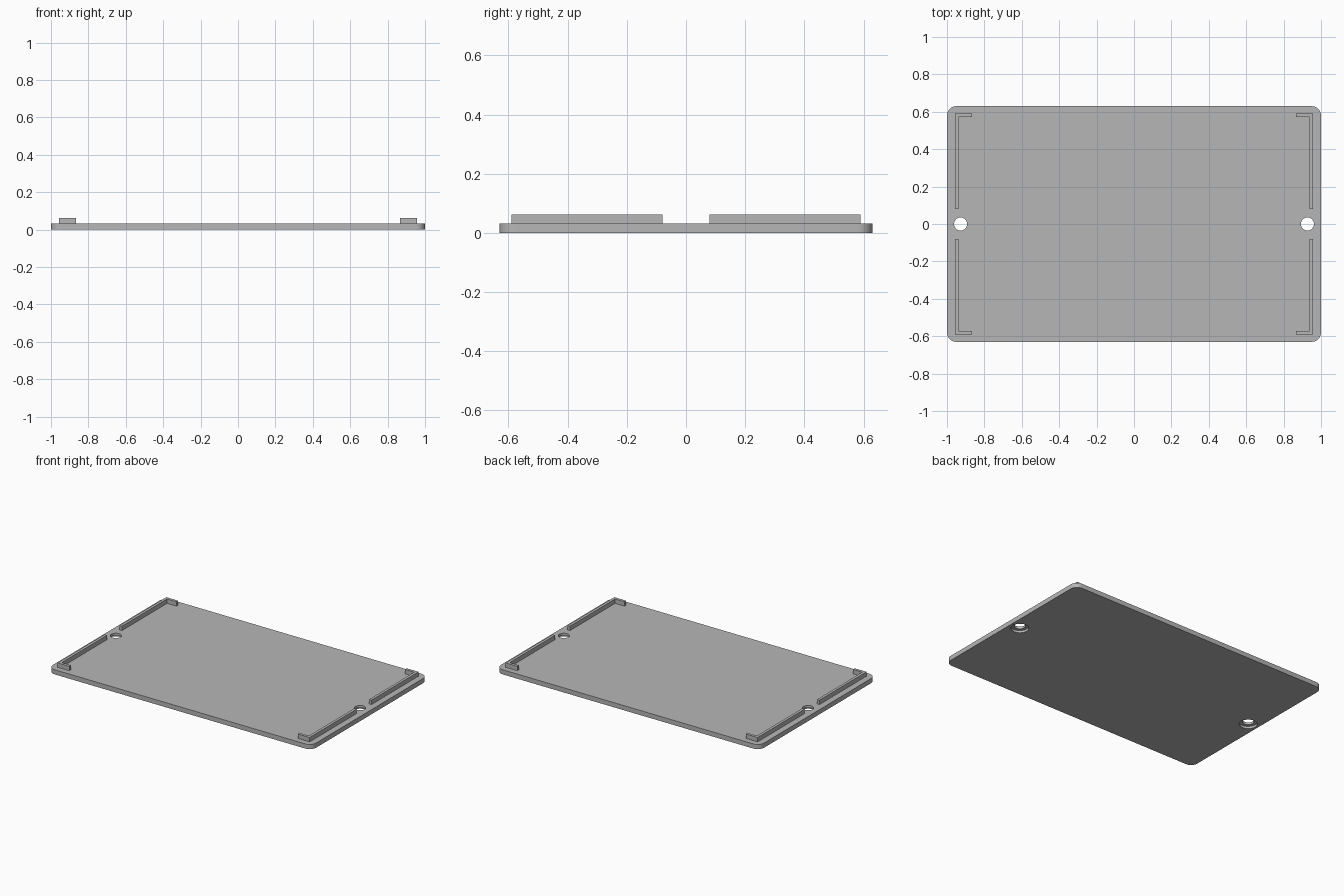
import bpy
import bmesh
import math

cube = bpy.data.objects.get("Cube")
if cube:
    bpy.data.objects.remove(cube, do_unlink=True)

HALF_X, HALF_Y = 1.0, 0.63
THICK, TOP = 0.032, 0.062
CORNER = 0.05

grey = bpy.data.materials.new("plain_grey")
grey.use_nodes = True
grey.diffuse_color = (0.47, 0.47, 0.47, 1)
grey.node_tree.nodes["Principled BSDF"].inputs["Base Color"].default_value = grey.diffuse_color


def extrude_outline(name, outline, z0, z1):
    """Prism from a flat outline between two heights."""
    bm = bmesh.new()
    face = bm.faces.new([bm.verts.new((x, y, z0)) for x, y in outline])
    side = bmesh.ops.extrude_face_region(bm, geom=[face])["geom"]
    for v in side:
        if isinstance(v, bmesh.types.BMVert):
            v.co.z = z1
    bmesh.ops.recalc_face_normals(bm, faces=bm.faces)
    mesh = bpy.data.meshes.new(name)
    bm.to_mesh(mesh)
    bm.free()
    mesh.materials.append(grey)
    obj = bpy.data.objects.new(name, mesh)
    bpy.context.collection.objects.link(obj)
    return obj


def arc(cx, cy, radius, start, sweep, steps):
    return [(cx + radius * math.cos(math.radians(start + sweep * i / steps)),
             cy + radius * math.sin(math.radians(start + sweep * i / steps)))
            for i in range(steps + 1)]


# Base plate with rounded corners
outline = []
for i, (sx, sy) in enumerate([(1, 1), (-1, 1), (-1, -1), (1, -1)]):
    outline += arc(sx * (HALF_X - CORNER), sy * (HALF_Y - CORNER), CORNER, 90 * i, 90, 10)
plate = extrude_outline("base_plate", outline, 0, THICK)

# Screw holes, each with a wider recess underneath
cutters = []
for sx in (-1, 1):
    for radius, height in ((0.035, 0.1), (0.056, 0.016)):
        ring = arc(sx * 0.927, 0, radius, 0, 360, 40)[:-1]
        cutter = extrude_outline("hole_cutter", ring, -0.05, height)
        cutter.hide_render = True
        cutters.append(cutter)
        mod = plate.modifiers.new("hole", 'BOOLEAN')
        mod.operation = 'DIFFERENCE'
        mod.solver = 'EXACT'
        mod.object = cutter

bpy.ops.object.select_all(action='DESELECT')
plate.select_set(True)
bpy.context.view_layer.objects.active = plate
for mod in list(plate.modifiers):
    bpy.ops.object.modifier_apply(modifier=mod.name)
for cutter in cutters:
    bpy.data.objects.remove(cutter, do_unlink=True)
bpy.ops.object.shade_smooth_by_angle(angle=math.radians(30))

# L-shaped locating ribs in the four corners
OUT_X, IN_X, FOOT_X = 0.957, 0.938, 0.867
OUT_Y, IN_Y, END_Y = 0.59, 0.571, 0.08
rib = [(OUT_X, END_Y), (OUT_X, OUT_Y), (FOOT_X, OUT_Y),
       (FOOT_X, IN_Y), (IN_X, IN_Y), (IN_X, END_Y)]
for sy, end in ((-1, "front"), (1, "back")):
    for sx, side in ((1, "left"), (-1, "right")):
        extrude_outline(f"{end}_{side}_rib", [(sx * x, sy * y) for x, y in rib],
                        THICK, TOP)
